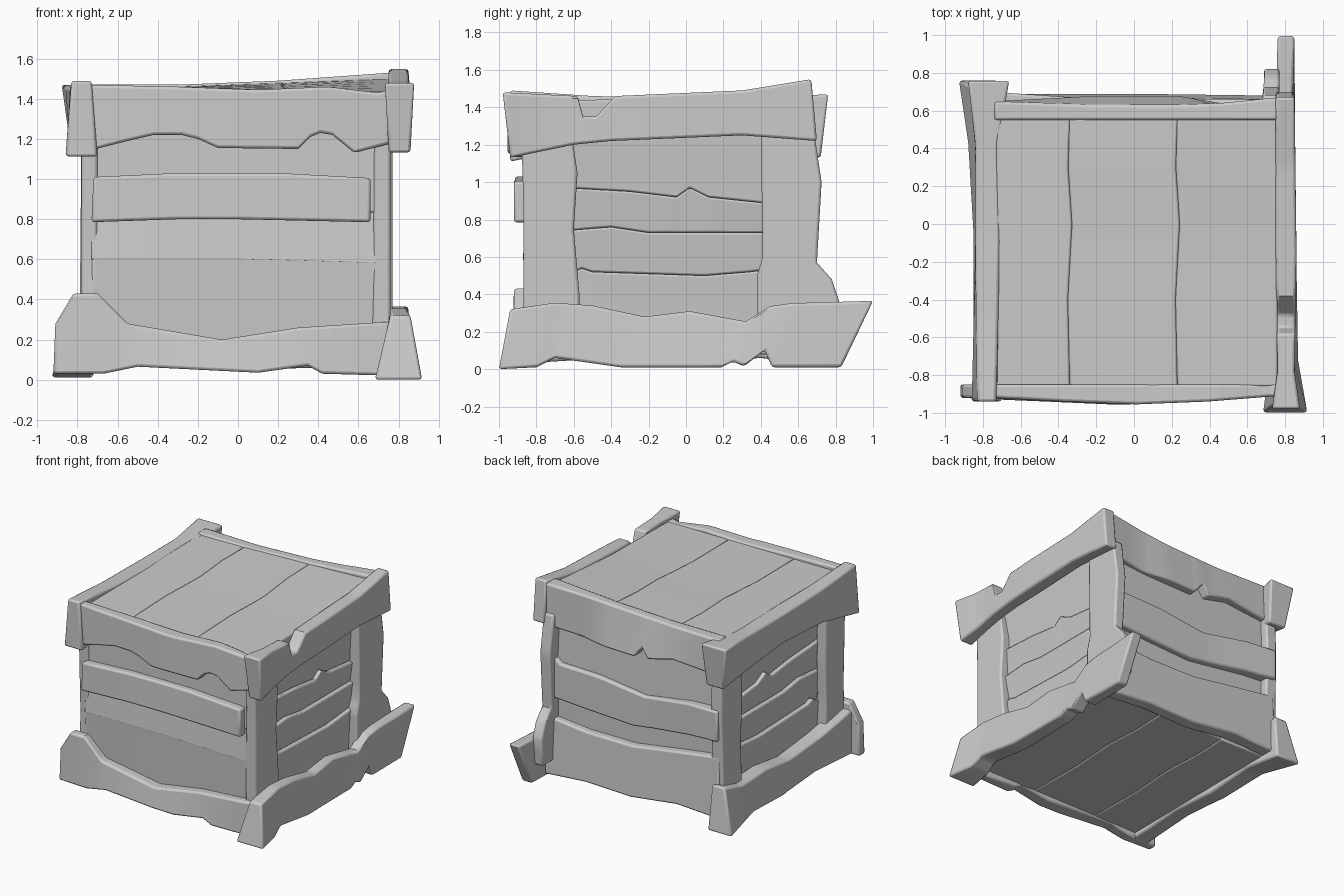
import bpy, bmesh

cube = bpy.data.objects.get("Cube")
if cube:
    bpy.data.objects.remove(cube, do_unlink=True)

wood = bpy.data.materials.new("plain_grey")
wood.use_nodes = True
GREY = (0.6, 0.6, 0.6, 1)
wood.diffuse_color = GREY
wood.node_tree.nodes["Principled BSDF"].inputs["Base Color"].default_value = GREY


def normalised(points):
    """Give every point of an edge a parameter from zero to one along its length."""
    start, end = points[0][0], points[-1][0]
    return [((p[0] - start) / (end - start), *p) for p in points]


def sample(points, t):
    """Interpolate a list whose first entry is the parameter."""
    for a, b in zip(points, points[1:]):
        if t <= b[0] + 1e-6:
            f = (t - a[0]) / (b[0] - a[0])
            return [p + (q - p) * f for p, q in zip(a[1:], b[1:])]
    return points[-1][1:]


def board(name, axes, low, high, depth, bevel=0.014):
    """Loft a worn board. axes names the length, width and depth directions.
    low and high are its edges; depth holds (t, inner, outer) or
    (t, inner low, outer low, inner high, outer high)."""
    low, high = normalised(low), normalised(high)
    depth = [d if len(d) == 5 else (*d, *d[1:]) for d in depth]
    stops = []
    wanted = [p[0] for p in low + high + depth]
    for t in sorted(wanted) + [i / 10 for i in range(10)]:
        if all(abs(t - s) > 0.012 for s in stops):
            stops.append(t)
    order = ["xyz".index(a) for a in axes]
    bm = bmesh.new()
    rings = []
    for t in sorted(stops):
        (ul, vl), (uh, vh) = sample(low, t), sample(high, t)
        il, ol, ih, oh = sample(depth, t)
        ring = []
        for corner in ((ul, vl, il), (ul, vl, ol), (uh, vh, oh), (uh, vh, ih)):
            co = [0, 0, 0]
            for axis, value in zip(order, corner):
                co[axis] = value
            ring.append(bm.verts.new(co))
        rings.append(ring)
    for a, b in zip(rings, rings[1:]):
        for i in range(4):
            j = (i + 1) % 4
            bm.faces.new((a[i], a[j], b[j], b[i]))
    bm.faces.new(rings[0])
    bm.faces.new(rings[-1])
    bmesh.ops.recalc_face_normals(bm, faces=bm.faces)
    mesh = bpy.data.meshes.new(name)
    bm.to_mesh(mesh)
    bm.free()
    mesh.materials.append(wood)
    obj = bpy.data.objects.new(name, mesh)
    bpy.context.collection.objects.link(obj)
    mod = obj.modifiers.new("worn_edges", "BEVEL")
    mod.width, mod.segments = bevel, 2
    mod.limit_method, mod.angle_limit = "ANGLE", 0.8
    mod.use_clamp_overlap = False
    bpy.ops.object.select_all(action="DESELECT")
    obj.select_set(True)
    bpy.context.view_layer.objects.active = obj
    bpy.ops.object.shade_smooth_by_angle(angle=0.7)


# Side beams along the top
board("right_top_beam", "yzx",
      [(-.94, 1.13), (-.6, 1.2), (-.4, 1.22), (.3, 1.25), (.7, 1.22)],
      [(-.98, 1.48), (-.58, 1.46), (-.55, 1.35), (-.48, 1.35), (-.38, 1.46), (.3, 1.49), (.67, 1.55)],
      [(0, .75, .86, .73, .88), (.12, .76, .85), (.5, .75, .86), (1, .75, .85)])
board("left_top_beam", "yzx",
      [(-.94, 1.11), (-.5, 1.2), (0, 1.22), (.4, 1.18), (.72, 1.13)],
      [(-.94, 1.49), (-.5, 1.46), (0, 1.45), (.4, 1.45), (.76, 1.47)],
      [(0, -.7, -.86, -.73, -.83), (.5, -.71, -.84), (.8, -.72, -.84), (1, -.68, -.83, -.66, -.88)])

# Front and back boards along the top
board("front_top_board", "xzy",
      [(-.75, 1.14), (-.55, 1.19), (-.42, 1.22), (-.28, 1.22), (-.2, 1.2), (-.1, 1.155), (.3, 1.15),
       (.36, 1.21), (.41, 1.23), (.47, 1.22), (.58, 1.13), (.77, 1.18)],
      [(-.75, 1.47), (-.3, 1.46), (.1, 1.445), (.45, 1.46), (.7, 1.43), (.77, 1.45)],
      [(0, -.85, -.92), (.25, -.85, -.94), (.5, -.85, -.955), (.75, -.85, -.94), (1, -.85, -.91)])
board("back_top_board", "xzy",
      [(-.74, 1.18), (-.35, 1.22), (-.14, 1.17), (-.09, 1.25), (-.02, 1.16), (.4, 1.17), (.76, 1.2)],
      [(-.74, 1.47), (-.3, 1.47), (.2, 1.49), (.76, 1.53)],
      [(0, .55, .65), (.35, .55, .68, .55, .63), (.65, .55, .68, .55, .63), (.8, .55, .64), (1, .55, .67)])

# Boards around the foot
board("right_bottom_board", "yzx",
      [(-1, 0), (-.8, .01), (-.7, .06), (-.35, .01), (.2, .01), (.25, .04), (.31, .015),
       (.42, .1), (.46, .01), (.83, .01)],
      [(-.94, .32), (-.7, .355), (-.5, .34), (-.22, .28), (.02, .31), (.32, .255), (.47, .35), (1, .365)],
      [(0, .68, .92, .76, .86), (.15, .72, .87, .75, .84), (.5, .73, .86, .74, .82), (1, .76, .85)])
board("left_bottom_board", "yzx",
      [(-.88, .03), (-.4, .06), (0, .03), (.4, .06), (.76, .01)],
      [(-.88, .38), (-.5, .31), (-.1, .27), (.2, .31), (.5, .3), (.72, .36)],
      [(0, -.72, -.85), (.5, -.72, -.85, -.72, -.83), (.8, -.72, -.88, -.72, -.84),
       (1, -.72, -.93, -.73, -.84)])
board("front_bottom_board", "xzy",
      [(-.92, .03), (-.67, .03), (-.5, .065), (.1, .035), (.35, .07), (.42, .03), (.77, .02)],
      [(-.91, .28), (-.82, .43), (-.7, .43), (-.55, .28), (-.08, .2), (.3, .26), (.77, .29)],
      [(0, -.85, -.92), (.25, -.84, -.94, -.84, -.92), (.5, -.84, -.96, -.84, -.93),
       (.75, -.84, -.94, -.84, -.92), (1, -.84, -.91)])
board("back_bottom_board", "xzy",
      [(-.76, .08), (-.4, .1), (0, .05), (.4, .06), (.76, .03)],
      [(-.76, .56), (-.4, .51), (0, .45), (.4, .45), (.7, .48), (.76, .47)],
      [(0, .58, .69, .58, .67), (.5, .58, .69, .58, .67), (1, .58, .68, .58, .66)])

# Upright corner planks
board("right_front_post", "zyx",
      [(.15, -.87), (.5, -.87), (.9, -.87), (1.25, -.88)],
      [(.15, -.57), (.4, -.57), (.75, -.6), (1.05, -.58), (1.25, -.61)],
      [(0, .67, .76), (1, .68, .76)])
board("right_back_post", "zyx",
      [(.15, .38), (.5, .38), (.6, .41), (1.3, .4)],
      [(.15, .8), (.36, .82), (.48, .78), (.57, .7), (1, .725), (1.3, .68)],
      [(0, .69, .77), (1, .68, .77)])
board("left_front_post", "zyx",
      [(.15, -.87), (.6, -.86), (.9, -.87), (1.25, -.88)],
      [(.15, -.62), (.5, -.63), (.8, -.62), (1.25, -.63)],
      [(0, -.7, -.78), (1, -.7, -.78)])
board("left_back_post", "zyx",
      [(.15, .42), (.6, .43), (.9, .41), (1.25, .42)],
      [(.15, .66), (.6, .67), (.9, .68), (1.25, .67)],
      [(0, -.69, -.79), (1, -.69, -.78)])

# Recessed planks on both sides, each lip standing a little over the plank above
seams = [
    [(-.65, .1), (.5, .1)],
    [(-.65, .49), (-.56, .54), (-.5, .52), (.1, .5), (.34, .52), (.5, .54)],
    [(-.65, .74), (-.4, .76), (-.2, .73), (.5, .73)],
    [(-.65, .97), (-.3, .95), (-.05, .92), (.02, .97), (.12, .92), (.5, .88)],
    [(-.65, 1.3), (.5, 1.3)],
]
for side, word in ((1, "right"), (-1, "left")):
    for n, (low, high) in enumerate(zip(seams, seams[1:])):
        board(f"{word}_side_plank_{n + 1}", "yzx", low, high,
              [(t, side * .6, side * .69, side * .6, side * .715) for t in (0, 1)], .01)

# Front planks: the middle one is nailed over the others
board("front_lower_plank", "xzy", [(-.73, .1), (.7, .1)], [(-.73, .62), (0, .62), (.7, .6)],
      [(0, -.75, -.845, -.75, -.872), (1, -.75, -.845, -.75, -.87)])
board("front_centre_plank", "xzy", [(-.73, .6), (0, .6), (.7, .58)], [(-.73, .85), (.7, .85)],
      [(0, -.75, -.872, -.75, -.85), (1, -.75, -.87, -.75, -.85)], .004)
board("front_upper_plank", "xzy", [(-.73, .83), (.7, .83)], [(-.73, 1.35), (.7, 1.35)],
      [(0, -.75, -.86), (1, -.75, -.86)])
board("front_cross_plank", "xzy",
      [(-.73, .785), (-.3, .8), (0, .8), (.66, .785)],
      [(-.72, 1.01), (-.3, 1.03), (.2, 1.03), (.66, 1.005)],
      [(0, -.84, -.92), (.5, -.84, -.92, -.84, -.91), (1, -.84, -.92)])

# Back planks, built the same way
board("back_backing_plank", "xzy", [(-.73, .1), (.73, .1)], [(-.73, .8), (.73, .8)],
      [(0, .5, .61), (1, .5, .61)])
board("back_upper_plank", "xzy", [(-.73, .75), (.73, .75)], [(-.73, 1.35), (.73, 1.35)],
      [(0, .5, .63, .5, .6), (1, .5, .63, .5, .6)])
board("back_cross_plank", "xzy",
      [(-.76, .69), (-.5, .67), (0, .6), (.4, .62), (.72, .64)],
      [(-.76, .93), (-.5, .92), (-.1, .86), (.3, .91), (.64, .92), (.72, .98)],
      [(0, .58, .7), (.4, .58, .66), (1, .58, .66)])

# Three planks each for the lid and the base; the lid climbs towards the back left
splits = [-.73, -.34, .23, .76]
rises = [1.455, 1.46, 1.48, 1.5]
for n, (left, right) in enumerate(zip(splits, splits[1:])):
    wave = [(-.86, 0), (-.4, -.01), (0, .012), (.3, -.008), (.58, 0)]
    low = [(y, left + w * (n > 0)) for y, w in wave]
    high = [(y, right + w * (n < 2)) for y, w in wave]
    board(f"lid_plank_{n + 1}", "yxz", low, high,
          [(0, 1.34, 1.435), (.5, 1.34, 1.445), (1, 1.34, rises[n], 1.34, rises[n + 1])], .01)
    board(f"base_plank_{n + 1}", "yxz", low, high, [(0, .16, .07), (1, .16, .08)], .01)
